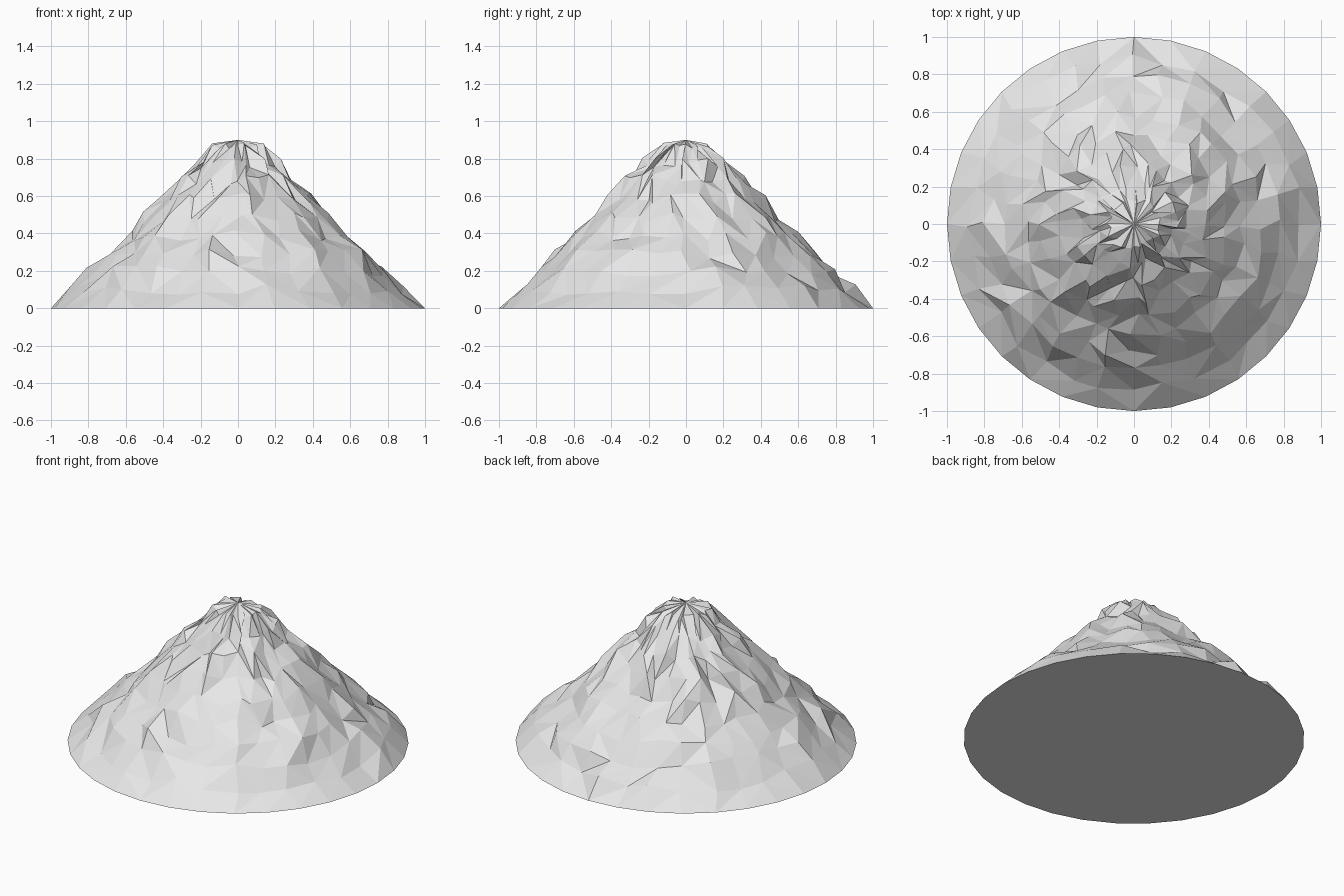
import bpy, bmesh, math, random
from mathutils import Vector

cube = bpy.data.objects.get("Cube")
if cube:
    bpy.data.objects.remove(cube)

random.seed(7)
SEGMENTS = 32
# Ring radius and height, from foot to rim
PROFILE = [(0.885, 0.1), (0.785, 0.2), (0.69, 0.295), (0.59, 0.39), (0.495, 0.49),
           (0.4, 0.59), (0.305, 0.685), (0.215, 0.775), (0.13, 0.865)]

stone = bpy.data.materials.new("pale_grey_stone")
stone.use_nodes = True
stone.diffuse_color = (0.8, 0.8, 0.8, 1)
stone.node_tree.nodes["Principled BSDF"].inputs["Base Color"].default_value = (0.8, 0.8, 0.8, 1)

bm = bmesh.new()


def ring(radius, height, rough):
    """Circle of vertices, each nudged at random."""
    verts = []
    for i in range(SEGMENTS):
        a = math.tau * i / SEGMENTS
        nudge = Vector([random.uniform(-rough, rough) for _ in range(3)])
        verts.append(bm.verts.new(Vector((radius * math.sin(a), radius * math.cos(a), height)) + nudge))
    return verts


# Even foot with a flat underside
foot = ring(1, 0, 0)
bm.faces.new(foot)

# Rough slopes, split into triangles
lower = foot
for radius, height in PROFILE:
    upper = ring(radius, height, 0.02 if radius < 0.2 else 0.029)
    for i in range(SEGMENTS):
        j = (i + 1) % SEGMENTS
        a, b, c, d = lower[i], lower[j], upper[j], upper[i]
        if random.random() < 0.5:
            bm.faces.new((a, b, c))
            bm.faces.new((a, c, d))
        else:
            bm.faces.new((a, b, d))
            bm.faces.new((b, c, d))
    lower = upper

# Creased fan at the summit
peak = bm.verts.new((0, 0, 0.9))
for i in range(SEGMENTS):
    bm.faces.new((lower[i], lower[(i + 1) % SEGMENTS], peak))

bmesh.ops.recalc_face_normals(bm, faces=bm.faces)
mesh = bpy.data.meshes.new("mountain")
bm.to_mesh(mesh)
bm.free()
mesh.materials.append(stone)
mountain = bpy.data.objects.new("mountain", mesh)
bpy.context.collection.objects.link(mountain)
